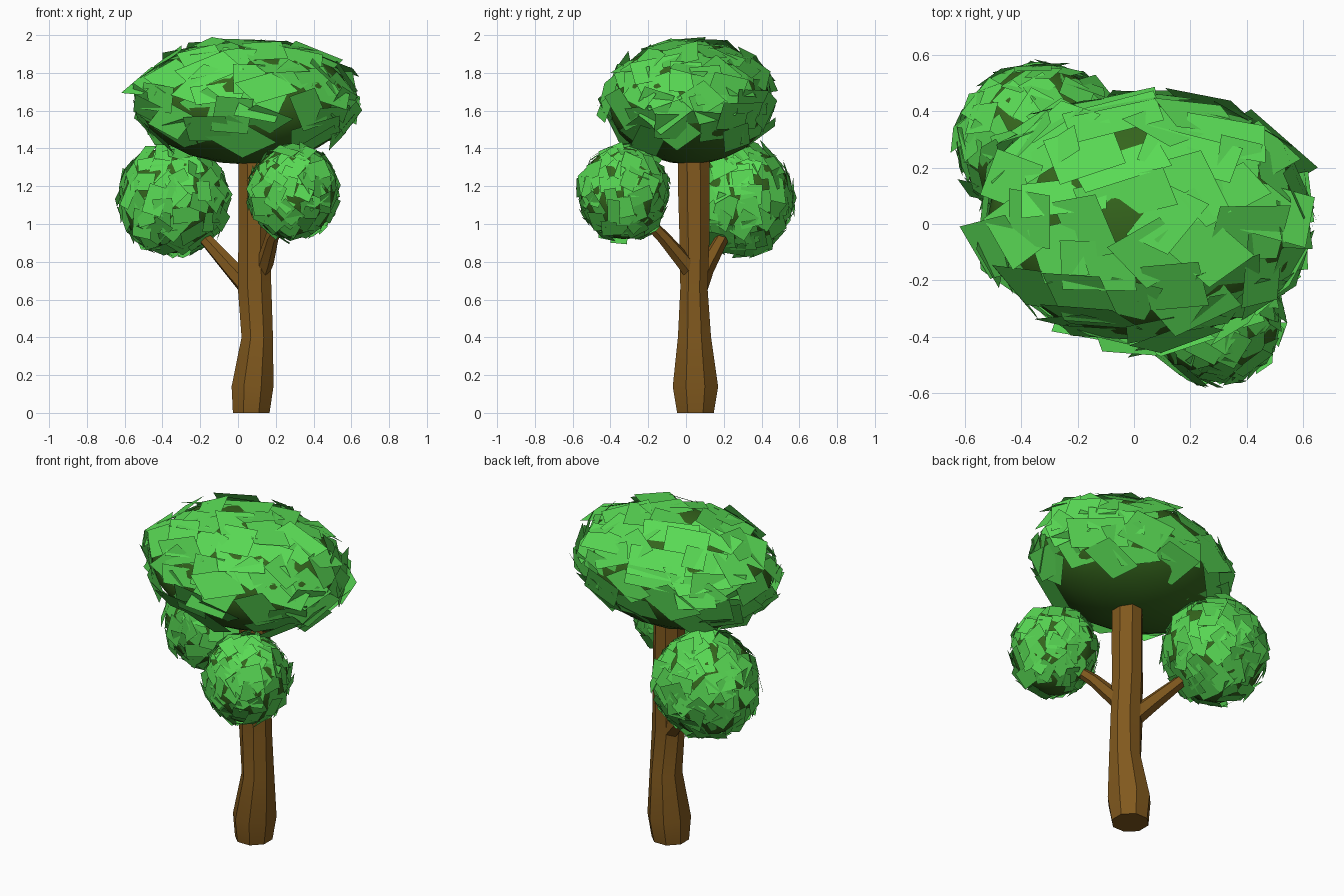
import bpy, bmesh, math, random
from mathutils import Vector

if "Cube" in bpy.data.objects:
    bpy.data.objects.remove(bpy.data.objects["Cube"])

random.seed(7)


def material(name, rgb):
    m = bpy.data.materials.new(name)
    m.diffuse_color = (*rgb, 1)
    m.use_nodes = True
    m.node_tree.nodes["Principled BSDF"].inputs["Base Color"].default_value = m.diffuse_color
    return m


BARK = material("bark", (0.22, 0.10, 0.013))
DARK = material("dark_green", (0.035, 0.13, 0.012))
LEAF = material("leaf_green", (0.10, 0.70, 0.09))


def finish(bm, name, mat, smooth):
    me = bpy.data.meshes.new(name)
    for f in bm.faces:
        f.smooth = smooth
    bm.to_mesh(me)
    bm.free()
    me.materials.append(mat)
    ob = bpy.data.objects.new(name, me)
    bpy.context.collection.objects.link(ob)
    return ob


def tube(name, rings, sides, upright=False):
    """Loft of rings (x, y, z, rx, ry) with capped ends."""
    bm = bmesh.new()
    pts = [Vector(r[:3]) for r in rings]
    loops = []
    for i, (p, r) in enumerate(zip(pts, rings)):
        u, v = Vector((1, 0, 0)), Vector((0, 1, 0))
        if not upright:
            d = (pts[min(i + 1, len(pts) - 1)] - pts[max(i - 1, 0)]).normalized()
            u = d.cross(Vector((0, 0, 1))).normalized()
            v = u.cross(d) * -1
        angles = [math.tau * (k + 0.5) / sides for k in range(sides)]
        loops.append([bm.verts.new(p + u * r[3] * math.cos(a) + v * r[4] * math.sin(a))
                      for a in angles])
    for a, b in zip(loops, loops[1:]):
        for k in range(sides):
            n = (k + 1) % sides
            bm.faces.new((a[k], a[n], b[n], b[k]))
    bm.faces.new(loops[0][::-1])
    bm.faces.new(loops[-1])
    bmesh.ops.recalc_face_normals(bm, faces=bm.faces)
    ob = finish(bm, name, BARK, True)
    bpy.context.view_layer.objects.active = ob
    ob.select_set(True)
    bpy.ops.object.shade_smooth_by_angle(angle=math.radians(40))
    ob.select_set(False)


def foliage(name, centre, radii, count, size, lowest):
    """Smooth dark core wrapped in flat, slightly tilted leaf cards."""
    c = Vector(centre)

    def place(p):
        q = c + Vector((p.x * radii[0], p.y * radii[1], p.z * radii[2]))
        q.z = min(q.z, 2.0)
        return q

    bm = bmesh.new()
    bmesh.ops.create_icosphere(bm, subdivisions=3, radius=1)
    for v in bm.verts:
        v.co = place(v.co)
    finish(bm, name + "_core", DARK, True)

    bm = bmesh.new()
    for i in range(count):
        # even spiral over the sphere, jittered
        z = 1 - (1 - lowest) * (i + 0.5) / count
        a = i * 2.39996 + random.uniform(-0.2, 0.2)
        r = math.sqrt(1 - z * z)
        n = Vector((r * math.cos(a), r * math.sin(a), z))
        tilt = Vector([random.uniform(-0.22, 0.22) for _ in range(3)])
        m = (n + tilt).normalized()
        u = m.orthogonal().normalized()
        v = m.cross(u)
        spin = random.uniform(0, math.tau)
        u, v = (u * math.cos(spin) + v * math.sin(spin),
                v * math.cos(spin) - u * math.sin(spin))
        w = size * random.uniform(0.8, 1.3)
        h = size * random.uniform(0.6, 0.95)
        mid = n * random.uniform(0.99, 1.04)
        bm.faces.new([bm.verts.new(place(mid + u * w * sx + v * h * sy))
                      for sx, sy in ((-1, -1), (1, -1), (1, 1), (-1, 1))])
    finish(bm, name + "_leaves", LEAF, False)


# Trunk with a flared foot
tube("trunk", [(0.07, 0.05, 0, 0.105, 0.105), (0.077, 0.05, 0.14, 0.12, 0.13),
               (0.102, 0.045, 0.40, 0.09, 0.095), (0.088, 0.042, 0.66, 0.096, 0.078),
               (0.085, 0.045, 0.90, 0.09, 0.085), (0.085, 0.042, 1.15, 0.088, 0.09),
               (0.08, 0.04, 1.42, 0.085, 0.09)], 8, upright=True)

# Side branches reaching into the small clumps
tube("left_branch", [(0.06, 0.06, 0.66, 0.055, 0.055), (-0.03, 0.10, 0.76, 0.048, 0.048),
                     (-0.19, 0.20, 0.94, 0.034, 0.034), (-0.25, 0.24, 1.0, 0.03, 0.03)], 6)
tube("right_branch", [(0.12, 0.03, 0.74, 0.045, 0.045), (0.145, -0.01, 0.80, 0.045, 0.045),
                      (0.18, -0.12, 0.93, 0.036, 0.036), (0.23, -0.21, 1.02, 0.03, 0.03)], 6)

# Foliage clumps
foliage("crown", (0.045, 0.02, 1.64), (0.565, 0.43, 0.325), 95, 0.25, -0.6)
foliage("left_clump", (-0.34, 0.285, 1.13), (0.28, 0.275, 0.285), 120, 0.23, -0.95)
foliage("right_clump", (0.29, -0.33, 1.165), (0.23, 0.23, 0.245), 115, 0.23, -0.95)
